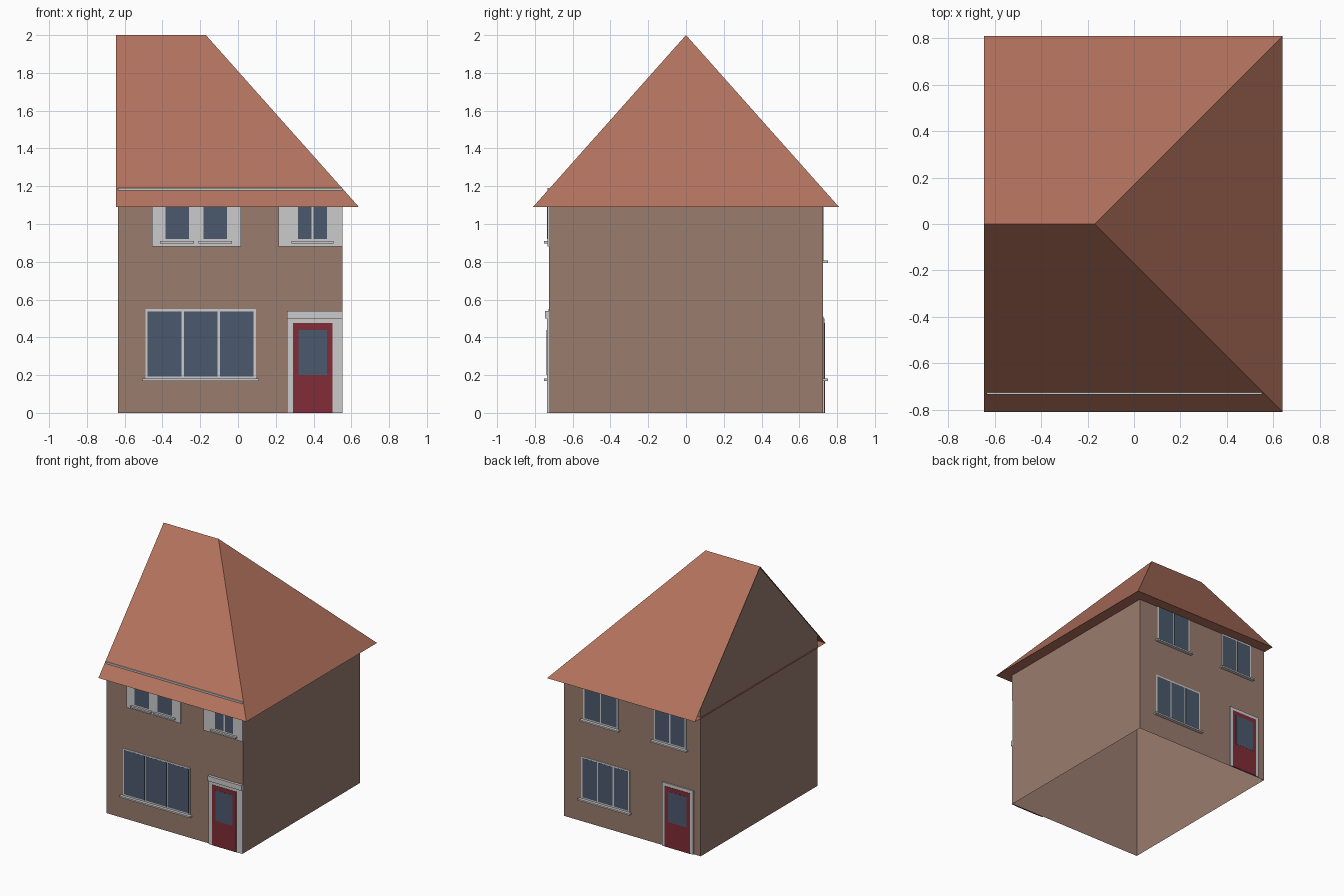
import bpy

if "Cube" in bpy.data.objects:
    bpy.data.objects.remove(bpy.data.objects["Cube"])

def mat(name, rgb):
    m = bpy.data.materials.new(name)
    m.diffuse_color = (*rgb, 1)
    m.use_nodes = True
    m.node_tree.nodes["Principled BSDF"].inputs["Base Color"].default_value = m.diffuse_color
    return m

BRICK = mat("brick", (0.32, 0.20, 0.157))
ROOF = mat("roof_tile", (0.45, 0.17, 0.11))
GLASS = mat("glass", (0.07, 0.10, 0.15))
RED = mat("door_red", (0.22, 0.025, 0.038))

XL, XR, YF, YB = -0.635, 0.552, -0.725, 0.724   # wall faces
EAVE, TOP = 1.09, 1.185

def mesh(name, verts, faces, m=None):
    me = bpy.data.meshes.new(name)
    me.from_pydata(verts, [], faces)
    ob = bpy.data.objects.new(name, me)
    bpy.context.collection.objects.link(ob)
    if m:
        me.materials.append(m)
    return ob

def box(name, x0, x1, y0, y1, z0, z1, m=None):
    v = [(x, y, z) for x in (x0, x1) for y in (y0, y1) for z in (z0, z1)]
    f = [(0, 1, 3, 2), (4, 6, 7, 5), (0, 4, 5, 1), (2, 3, 7, 6), (0, 2, 6, 4), (1, 5, 7, 3)]
    return mesh(name, v, f, m)

def panel(name, side, x0, x1, z0, z1, depth, m=None):
    """Slab standing out from the front (-1) or back (1) wall."""
    wall = YF if side < 0 else YB
    y = sorted((wall + side * 0.001, wall + side * depth))
    return box(name, x0, x1, y[0], y[1], z0, z1, m)

def window(name, side, x0, x1, z0, z1, panes, sill=0.015, base=0.004):
    panel(name + "_frame", side, x0, x1, z0, z1, base)
    b = 0.012
    w = (x1 - x0 - b) / panes
    for i in range(panes):
        a = x0 + b + i * w
        panel(f"{name}_pane_{i + 1}", side, a, a + w - b, z0 + b, z1 - b, base + 0.001, GLASS)
    panel(name + "_sill", side, x0 - sill, x1 + sill, z0 - 0.011, z0 + 0.001, 0.027)

def door(name, side, x0, x1, top, glass_top):
    panel(name + "_leaf", side, x0, x1, 0, top, 0.012, RED)
    panel(name + "_glass", side, x0 + 0.03, x1 - 0.03, 0.2, glass_top, 0.013, GLASS)

# Walls, open underneath, with a gable on the left end
mesh("walls",
     [(XL, YF, 0), (XL, YB, 0), (XL, YB, TOP), (XL, 0, 1.995), (XL, YF, TOP),
      (XR, YF, 0), (XR, YB, 0), (XR, YB, TOP), (XR, YF, TOP)],
     [(0, 4, 3, 2, 1), (5, 6, 7, 8), (0, 5, 8, 4), (1, 2, 7, 6)], BRICK)

# Roof hipped on the right, flat soffit below
mesh("roof",
     [(-0.645, -0.81, EAVE), (0.64, -0.81, EAVE), (0.64, 0.81, EAVE), (-0.645, 0.81, EAVE),
      (-0.645, 0, 2), (-0.17, 0, 2)],
     [(0, 1, 5, 4), (1, 2, 5), (2, 3, 4, 5), (0, 3, 2, 1)], ROOF)

# Front: trim breaking through the roof, upper panels and windows
panel("front_trim", -1, XL, XR, 1.17, 1.19, 0.008)
panel("front_panel_left", -1, -0.455, 0.015, 0.88, 1.17, 0.008)
panel("front_panel_right", -1, 0.215, XR, 0.88, 1.17, 0.008)
up = dict(base=0.009)
window("front_upper_left", -1, -0.397, -0.248, 0.908, 1.145, 1, **up)
window("front_upper_middle", -1, -0.195, -0.046, 0.908, 1.145, 1, **up)
window("front_upper_right", -1, 0.305, 0.484, 0.908, 1.145, 2, 0.022, **up)
window("front_lower", -1, -0.49, 0.095, 0.18, 0.55, 3)

# Front door with surround and hood
panel("front_door_surround", -1, 0.26, XR, 0, 0.54, 0.010)
panel("front_door_hood", -1, 0.26, XR, 0.5, 0.54, 0.022)
door("front_door", -1, 0.29, 0.50, 0.475, 0.44)

# Back windows and door
window("back_lower", 1, -0.02, 0.40, 0.18, 0.51, 3)
window("back_upper_right", 1, 0.08, 0.385, 0.805, 1.13, 2)
window("back_upper_left", 1, -0.51, -0.23, 0.805, 1.09, 2)
panel("back_door_surround", 1, -0.575, -0.305, 0, 0.5, 0.010)
door("back_door", 1, -0.55, -0.33, 0.475, 0.44)
